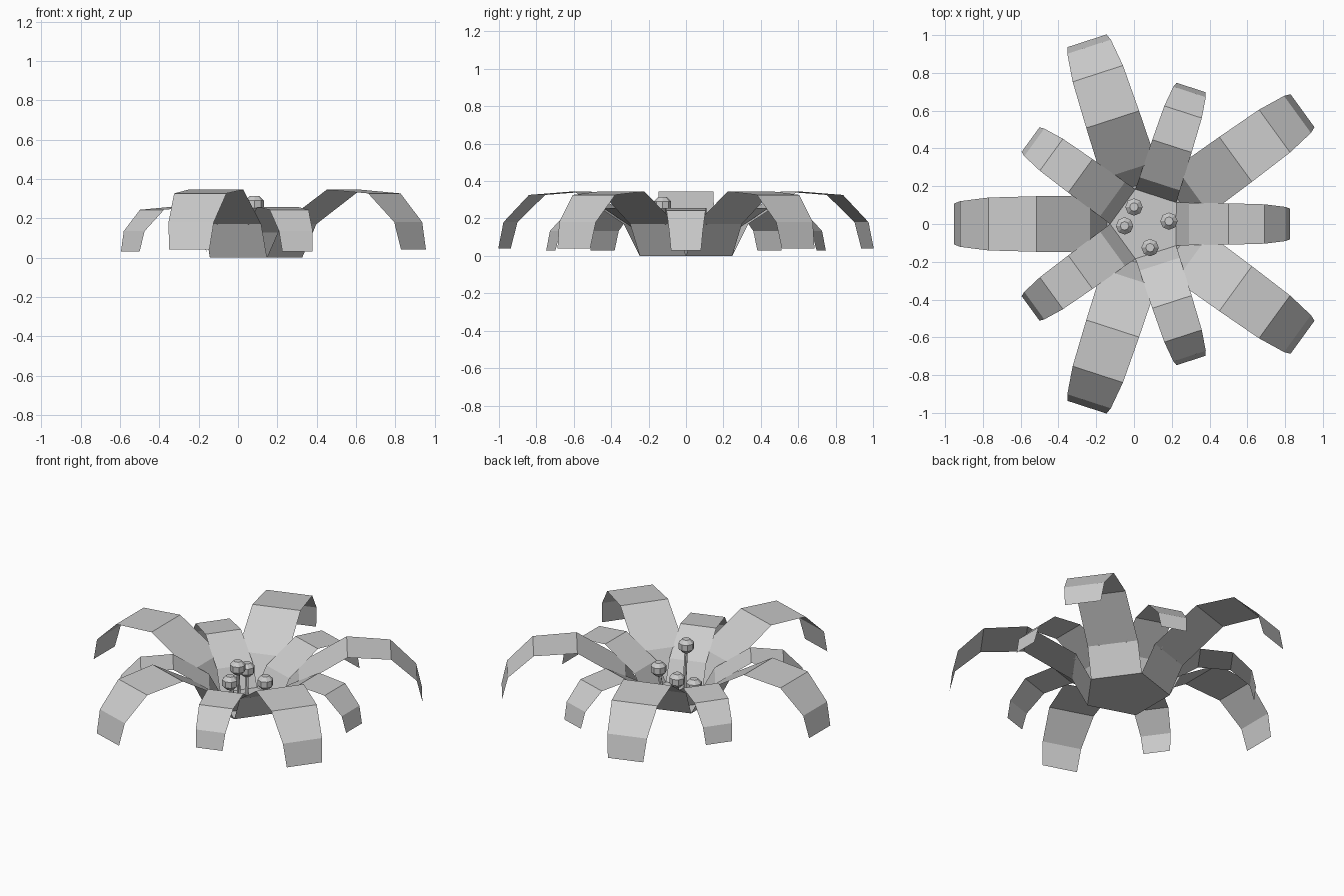
import bpy, bmesh, math
from mathutils import Vector, Matrix

if "Cube" in bpy.data.objects:
    bpy.data.objects.remove(bpy.data.objects["Cube"])

CENTRE = Vector((0.067, 0, 0))

# petal profile: (distance from centre, height, half width)
PROFILE = [(0.21, 0, 0.153), (0.30, 0.17, 0.151), (0.582, 0.345, 0.147),
           (0.837, 0.326, 0.14), (0.987, 0.18, 0.121), (1.02, 0.04, 0.108)]


def finish(bm, name):
    me = bpy.data.meshes.new(name)
    bm.to_mesh(me)
    bm.free()
    ob = bpy.data.objects.new(name, me)
    bpy.context.collection.objects.link(ob)
    return ob


def petal_ring(name, scale, start, floor_z):
    """Five arching ribbon petals around a pentagon floor."""
    bm = bmesh.new()
    floor = []
    for i in range(5):
        rot = Matrix.Rotation(math.radians(start + 72 * i), 4, 'Z')
        rows = []
        for r, z, w in PROFILE:
            rows.append([bm.verts.new(CENTRE + rot @ Vector((r * scale, s * w * scale, max(z * scale, floor_z))))
                         for s in (-1, 1)])
        for a, b in zip(rows, rows[1:]):
            bm.faces.new((a[0], b[0], b[1], a[1]))
        floor.append(rows[0][0])
    bm.faces.new(floor)
    bmesh.ops.remove_doubles(bm, verts=bm.verts, dist=0.004)
    return finish(bm, name)


def lathe(bm, rings, sides):
    """Closed solid from (centre, radius) rings."""
    loops = [[bm.verts.new(c + Vector((r * math.cos(2 * math.pi * k / sides),
                                       r * math.sin(2 * math.pi * k / sides), 0)))
              for k in range(sides)] for c, r in rings]
    for a, b in zip(loops, loops[1:]):
        for k in range(sides):
            n = (k + 1) % sides
            bm.faces.new((a[k], a[n], b[n], b[k]))
    bm.faces.new(loops[0][::-1])
    bm.faces.new(loops[-1])


def stamen(name, head):
    head = Vector(head)
    foot = CENTRE + (head - CENTRE) * 0.8
    foot.z = 0
    bm = bmesh.new()
    # thin stem
    lathe(bm, [(foot, 0.011), (head, 0.011)], 6)
    # faceted bead on top
    up = Vector((0, 0, 1))
    lathe(bm, [(head + up * z, r) for z, r in
               ((-0.042, 0.023), (-0.019, 0.046), (0.019, 0.046), (0.042, 0.023))], 8)
    return finish(bm, name)


# outer and inner petals
petal_ring("large_petals", 1.0, 36, 0)
petal_ring("small_petals", 0.745, 0, 0.003)

# stamens
for i, p in enumerate([(0.0, 0.09, 0.155), (0.185, 0.015, 0.15),
                       (-0.05, -0.01, 0.095), (0.085, -0.125, 0.272)]):
    stamen(f"stamen_{i + 1}", p)
